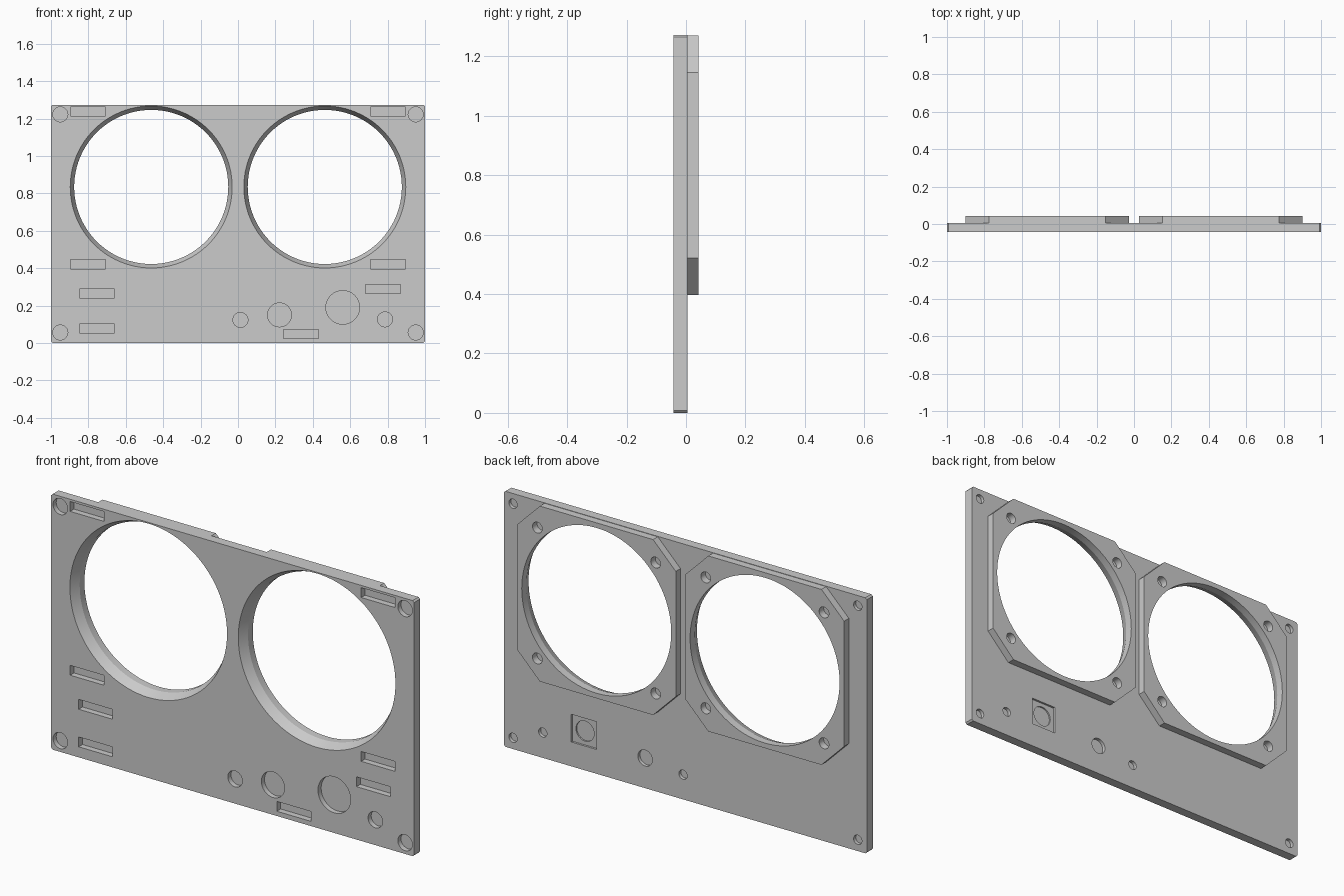
import bpy, bmesh, math

if "Cube" in bpy.data.objects:
    bpy.data.objects.remove(bpy.data.objects["Cube"])

FRONT, MID, BACK = -0.042, 0.005, 0.042   # plate front, plate back, mount back
HEIGHT = 1.273
FAN_X, FAN_Z = 0.464, 0.834


def circle(x, z, r, n=32):
    return [(x + r * math.cos(2 * math.pi * i / n), z + r * math.sin(2 * math.pi * i / n))
            for i in range(n)]


def chamfered_rect(x, z, w, h, c=0.0):
    a, b = w / 2, h / 2
    if c == 0:
        return [(x + a, z - b), (x + a, z + b), (x - a, z + b), (x - a, z - b)]
    return [(x + a, z - b + c), (x + a, z + b - c), (x + a - c, z + b), (x - a + c, z + b),
            (x - a, z + b - c), (x - a, z - b + c), (x - a + c, z - b), (x + a - c, z - b)]


def loft(bm, *sections):
    """Closed solid through (y, outline) sections along the y axis."""
    rings = [[bm.verts.new((x, y, z)) for x, z in pts] for y, pts in sections]
    bm.faces.new(rings[0])
    bm.faces.new(rings[-1][::-1])
    n = len(rings[0])
    for a, b in zip(rings, rings[1:]):
        for i in range(n):
            j = (i + 1) % n
            bm.faces.new((a[i], b[i], b[j], a[j]))


def finish(bm, name):
    bmesh.ops.recalc_face_normals(bm, faces=bm.faces)
    mesh = bpy.data.meshes.new(name)
    bm.to_mesh(mesh)
    bm.free()
    ob = bpy.data.objects.new(name, mesh)
    bpy.context.collection.objects.link(ob)
    return ob


def boolean(target, tool, operation):
    mod = target.modifiers.new(operation, 'BOOLEAN')
    mod.operation, mod.solver, mod.object = operation, 'EXACT', tool
    tool.hide_render = True
    bpy.ops.object.select_all(action='DESELECT')
    bpy.context.view_layer.objects.active = target
    target.select_set(True)
    bpy.ops.object.modifier_apply(modifier=mod.name)
    bpy.data.objects.remove(tool)


# Base plate with slightly broken corners
bm = bmesh.new()
outline = chamfered_rect(0, HEIGHT / 2, 2, HEIGHT, 0.008)
loft(bm, (FRONT, outline), (MID, outline))
panel = finish(bm, "fan_panel")

# Octagonal fan mounts on the back
bm = bmesh.new()
for s in (-1, 1):
    octagon = chamfered_rect(s * FAN_X, FAN_Z, 0.874, 0.874, 0.125)
    loft(bm, (-0.005, octagon), (BACK, octagon))
boolean(panel, finish(bm, "fan_mounts"), 'UNION')

bm = bmesh.new()
# Fan openings, flared through the plate, and their blind screw holes
for s in (-1, 1):
    x = s * FAN_X
    loft(bm, (FRONT - 0.02, circle(x, FAN_Z, 0.442, 96)), (MID, circle(x, FAN_Z, 0.412, 96)),
         (BACK + 0.02, circle(x, FAN_Z, 0.412, 96)))
    for dx in (-0.326, 0.326):
        for dz in (-0.326, 0.326):
            c = circle(x + dx, FAN_Z + dz, 0.027)
            loft(bm, (MID + 0.001, c), (BACK + 0.02, c))

# Blind slots in the front
slots = [(s * 0.802, z) for s in (-1, 1) for z in (1.237, 0.421)]
slots += [(-0.755, 0.264), (-0.755, 0.077), (0.776, 0.288), (0.337, 0.048)]
for x, z in slots:
    r = chamfered_rect(x, z, 0.187, 0.049)
    loft(bm, (FRONT - 0.02, r), (FRONT + 0.03, r))

# Front counterbores with smaller bores behind a thin web
bores = [(s * 0.95, z, 0.04, 0.023) for s in (-1, 1) for z in (0.056, 1.222)]
bores += [(0.013, 0.123, 0.04, 0.023), (0.222, 0.15, 0.064, 0.04),
          (0.56, 0.19, 0.09, None), (0.786, 0.126, 0.04, 0.023)]
for x, z, r, back_r in bores:
    c = circle(x, z, r)
    loft(bm, (FRONT - 0.02, c), (FRONT + 0.025, c))
    if back_r:
        c = circle(x, z, back_r)
        loft(bm, (FRONT + 0.03, c), (MID + 0.02, c))
boolean(panel, finish(bm, "hole_cutter"), 'DIFFERENCE')

# Square switch recess on the back with a round bore inside it
for y, pts in ((MID - 0.010, chamfered_rect(0.56, 0.19, 0.138, 0.138)),
               (FRONT + 0.030, circle(0.56, 0.19, 0.05))):
    bm = bmesh.new()
    loft(bm, (y, pts), (MID + 0.02, pts))
    boolean(panel, finish(bm, "switch_cutter"), 'DIFFERENCE')

bpy.context.view_layer.objects.active = panel
panel.select_set(True)
bpy.ops.object.shade_smooth_by_angle(angle=math.radians(20))
